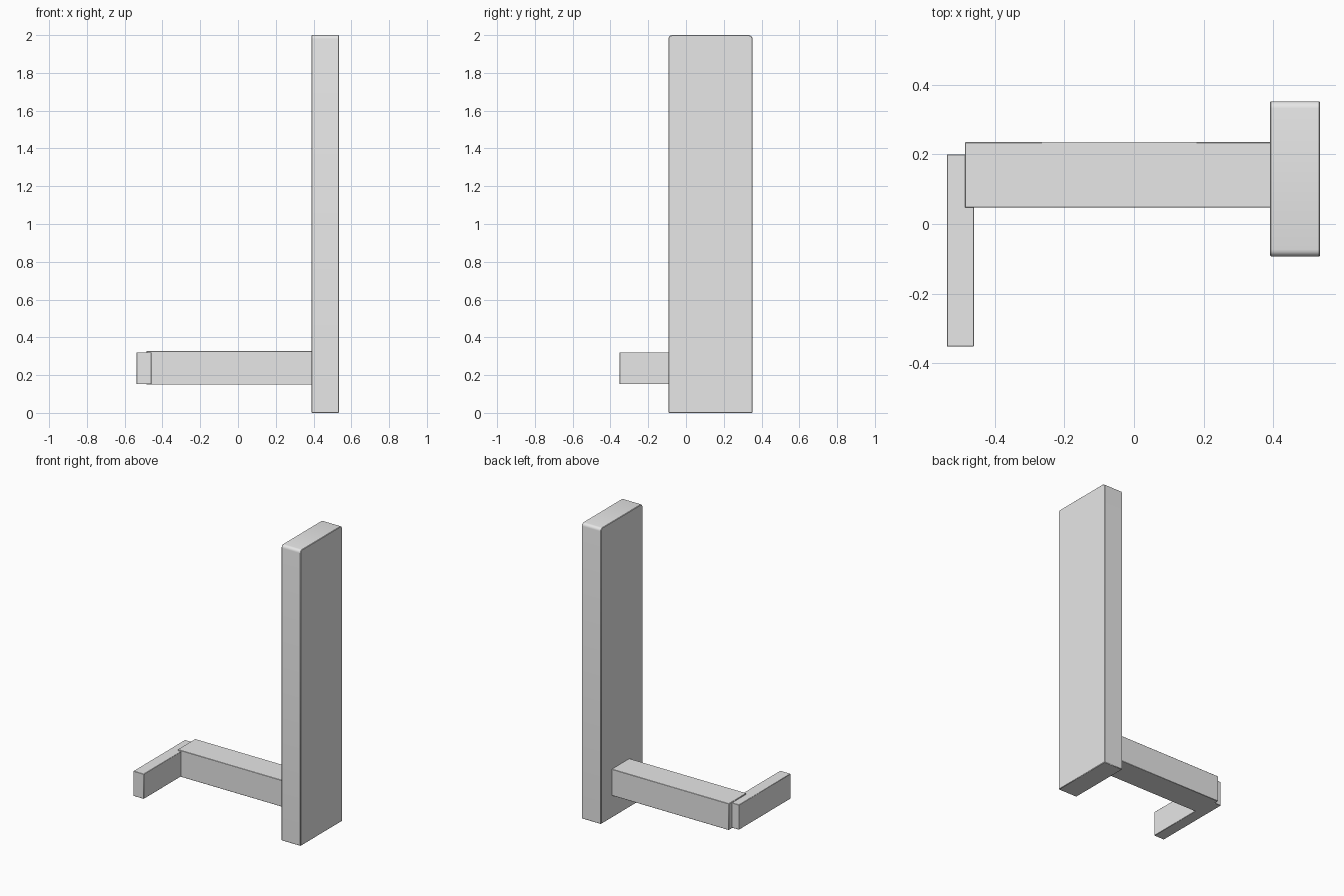
import bpy
import bmesh
import math

cube = bpy.data.objects.get("Cube")
if cube:
    bpy.data.objects.remove(cube, do_unlink=True)

# Single plain grey material
GREY = (0.8, 0.8, 0.8, 1.0)
grey = bpy.data.materials.new("light grey")
grey.use_nodes = True
grey.diffuse_color = GREY
grey.node_tree.nodes["Principled BSDF"].inputs["Base Color"].default_value = GREY


def box(name, low, high, radius=0.003, top_radius=0.0):
    """Box between two corners; optionally rounds the top edges along x."""
    size = [b - a for a, b in zip(low, high)]
    mid = [(a + b) / 2 for a, b in zip(low, high)]
    bm = bmesh.new()
    bmesh.ops.create_cube(bm, size=1)
    bmesh.ops.scale(bm, vec=size, verts=bm.verts)
    if top_radius:
        edges = [e for e in bm.edges
                 if all(v.co.z > 0 for v in e.verts)
                 and abs(e.verts[0].co.y - e.verts[1].co.y) < 1e-5]
        bmesh.ops.bevel(bm, geom=edges, offset=top_radius, segments=4,
                        profile=0.5, affect='EDGES')
    mesh = bpy.data.meshes.new(name)
    bm.to_mesh(mesh)
    bm.free()
    mesh.materials.append(grey)
    obj = bpy.data.objects.new(name, mesh)
    obj.location = mid
    bpy.context.collection.objects.link(obj)

    # Slightly softened edges
    bevel = obj.modifiers.new("soft edges", 'BEVEL')
    bevel.width = radius
    bevel.segments = 1
    bevel.limit_method = 'ANGLE'
    bevel.angle_limit = math.radians(40)

    bpy.ops.object.select_all(action='DESELECT')
    obj.select_set(True)
    bpy.context.view_layer.objects.active = obj
    bpy.ops.object.shade_smooth_by_angle(angle=math.radians(30))
    return obj


# Tall upright panel with rounded top corners
box("upright_panel", (0.39, -0.093, 0.0), (0.534, 0.352, 2.0), top_radius=0.02)
# Horizontal bar reaching out from the panel
box("cross_bar", (-0.485, 0.047, 0.149), (0.40, 0.235, 0.328), radius=0.002)
# Short arm at the end of the bar, pointing forward
box("front_arm", (-0.537, -0.352, 0.152), (-0.459, 0.20, 0.321), radius=0.002)
